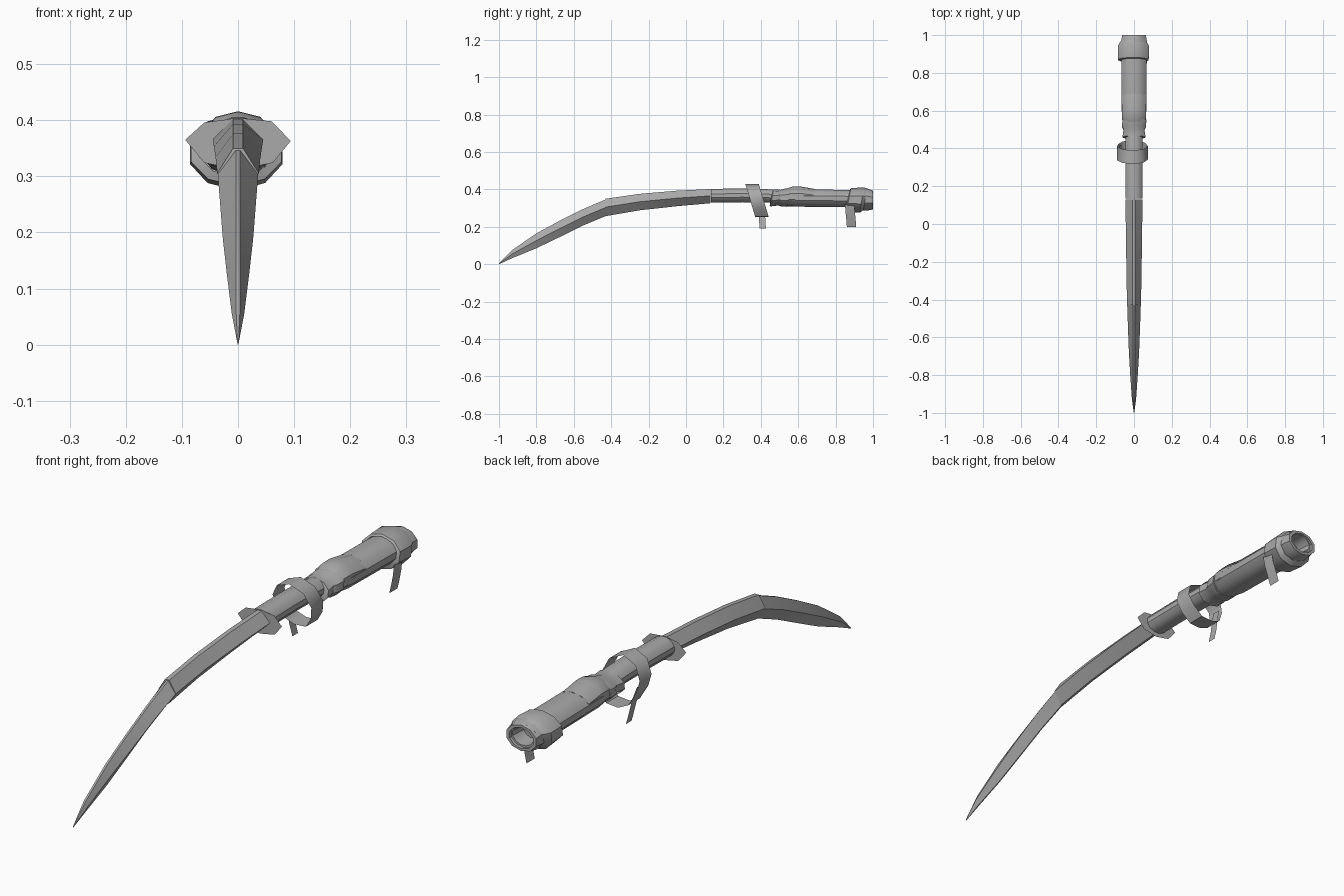
import bpy, math

cube = bpy.data.objects.get("Cube")
if cube:
    bpy.data.objects.remove(cube, do_unlink=True)

# One flat grey for everything
grey = bpy.data.materials.new("plain grey")
grey.use_nodes = True
COLOR = (0.4, 0.4, 0.4, 1)
grey.diffuse_color = COLOR
grey.node_tree.nodes["Principled BSDF"].inputs["Base Color"].default_value = COLOR


def make(name, verts, faces, angle=35):
    mesh = bpy.data.meshes.new(name)
    mesh.from_pydata(verts, [], faces)
    mesh.materials.append(grey)
    obj = bpy.data.objects.new(name, mesh)
    bpy.context.collection.objects.link(obj)
    bpy.ops.object.select_all(action="DESELECT")
    obj.select_set(True)
    bpy.context.view_layer.objects.active = obj
    bpy.ops.object.mode_set(mode="EDIT")
    bpy.ops.mesh.select_all(action="SELECT")
    bpy.ops.mesh.normals_make_consistent(inside=False)
    bpy.ops.object.mode_set(mode="OBJECT")
    bpy.ops.object.shade_smooth_by_angle(angle=math.radians(angle))
    return obj


def loft(name, rings, caps=True, angle=35):
    """Skin closed rings that share a point count."""
    n = len(rings[0])
    verts = [p for ring in rings for p in ring]
    faces = [(r * n + i, r * n + (i + 1) % n, (r + 1) * n + (i + 1) % n, (r + 1) * n + i)
             for r in range(len(rings) - 1) for i in range(n)]
    if caps:
        faces += [tuple(range(n)), tuple(range(len(verts) - n, len(verts)))]
    return make(name, verts, faces, angle)


def tube(name, sections, n=12, caps=True, tilt=0):
    """Sections are (y, centre x, centre z, half width, half height)."""
    rings = []
    for y, cx, cz, rx, rz in sections:
        turns = [math.tau * (i + 0.5) / n for i in range(n)]
        rings.append([(cx + rx * math.cos(a), y + tilt * math.sin(a), cz + rz * math.sin(a))
                      for a in turns])
    return loft(name, rings, caps)


def ribbon(name, path, width, closed=False):
    """Thin cloth strip following a path, its width running along y."""
    verts = [(x, y + s * width / 2, z) for x, y, z in path for s in (-1, 1)]
    n = len(path)
    faces = [(2 * i, 2 * i + 1, (2 * i + 3) % (2 * n), (2 * i + 2) % (2 * n))
             for i in range(n if closed else n - 1)]
    return make(name, verts, faces, 50)


# Blade: curved, widest at mid height, with a narrow flat spine
def blade_ring(y, top, bottom, half, spine):
    mid = bottom + (top - bottom) * 0.52
    return [(spine, y, top), (half, y, mid), (spine * 0.5, y, bottom),
            (-spine * 0.5, y, bottom), (-half, y, mid), (-spine, y, top)]


TIP = [(-1, 0.004, 0, 0.001), (-0.93, 0.075, 0.032, 0.011), (-0.8, 0.165, 0.085, 0.02),
       (-0.68, 0.23, 0.143, 0.027), (-0.55, 0.295, 0.207, 0.032), (-0.43, 0.346, 0.257, 0.036)]
BASE = [(-0.43, 0.35, 0.257, 0.037), (-0.25, 0.376, 0.288, 0.04),
        (-0.05, 0.393, 0.31, 0.043), (0.13, 0.402, 0.326, 0.045)]
loft("blade_tip", [blade_ring(*s, min(0.004, s[3])) for s in TIP], angle=25)
loft("blade_base", [blade_ring(*s, 0.009) for s in BASE], angle=25)

# Guard: flat eight-sided plate
guard = [(-0.094, 0.365), (-0.06, 0.396), (0, 0.404), (0.06, 0.398),
         (0.094, 0.363), (0.062, 0.324), (0, 0.312), (-0.06, 0.324)]
make("guard", [(x, 0.133, z) for x, z in guard], [tuple(range(len(guard)))])

# Shaft running into the thick grip
tube("shaft", [(0.135, 0, 0.366, 0.047, 0.038), (0.3, 0, 0.368, 0.047, 0.038),
               (0.43, 0, 0.366, 0.047, 0.037), (0.52, 0, 0.358, 0.045, 0.036)])

# Cloth wraps where the shaft meets the grip
tube("neck_wrap", [(0.455, 0, 0.354, 0.05, 0.04), (0.46, 0, 0.354, 0.064, 0.045),
                   (0.5, 0, 0.356, 0.058, 0.042), (0.515, 0, 0.356, 0.066, 0.047),
                   (0.55, 0.002, 0.357, 0.067, 0.05)], n=10, tilt=0.008)
tube("grip_collar", [(0.53, 0, 0.36, 0.055, 0.045), (0.56, 0, 0.362, 0.067, 0.053),
                     (0.6, 0, 0.363, 0.068, 0.053), (0.68, 0, 0.355, 0.068, 0.047)],
     n=10, tilt=0.01)

# Grip: hollow at the far end
tube("grip", [(0.52, 0, 0.355, 0.055, 0.042), (0.6, 0, 0.354, 0.068, 0.048),
              (0.85, 0, 0.351, 0.069, 0.048), (0.99, 0, 0.347, 0.066, 0.048),
              (0.99, 0, 0.347, 0.045, 0.036), (0.93, 0, 0.347, 0.04, 0.032)])

# Pommel wraps: a loose band and an end ring
tube("pommel_band", [(0.865, -0.003, 0.35, 0.07, 0.05), (0.87, -0.003, 0.345, 0.085, 0.062),
                     (0.94, -0.003, 0.343, 0.087, 0.068), (0.965, -0.003, 0.346, 0.07, 0.055)],
     n=10, caps=False, tilt=0.012)
tube("pommel_ring", [(0.93, 0, 0.346, 0.07, 0.055), (0.965, 0, 0.346, 0.072, 0.06),
                     (1.0, 0, 0.343, 0.066, 0.05), (1.0, 0, 0.343, 0.052, 0.04),
                     (0.95, 0, 0.346, 0.05, 0.038)], n=10, caps=False)

# Loose strap looped round the shaft
loop = [(-0.005, 0.43), (-0.062, 0.408), (-0.09, 0.36), (-0.085, 0.32), (-0.06, 0.27),
        (-0.02, 0.252), (0.03, 0.256), (0.06, 0.3), (0.073, 0.35), (0.05, 0.405)]
ribbon("shaft_strap", [(x, 0.365 + 0.03 * (0.39 - z) / 0.1, z) for x, z in loop], 0.072, True)

# Hanging strap ends
ribbon("shaft_strap_tail", [(-0.08, 0.395, 0.335), (-0.066, 0.402, 0.29),
                            (-0.055, 0.408, 0.235), (-0.044, 0.41, 0.19)], 0.034)
ribbon("pommel_strap_tail", [(0.068, 0.875, 0.32), (0.062, 0.878, 0.28),
                             (0.052, 0.882, 0.24), (0.041, 0.885, 0.2)], 0.05)
